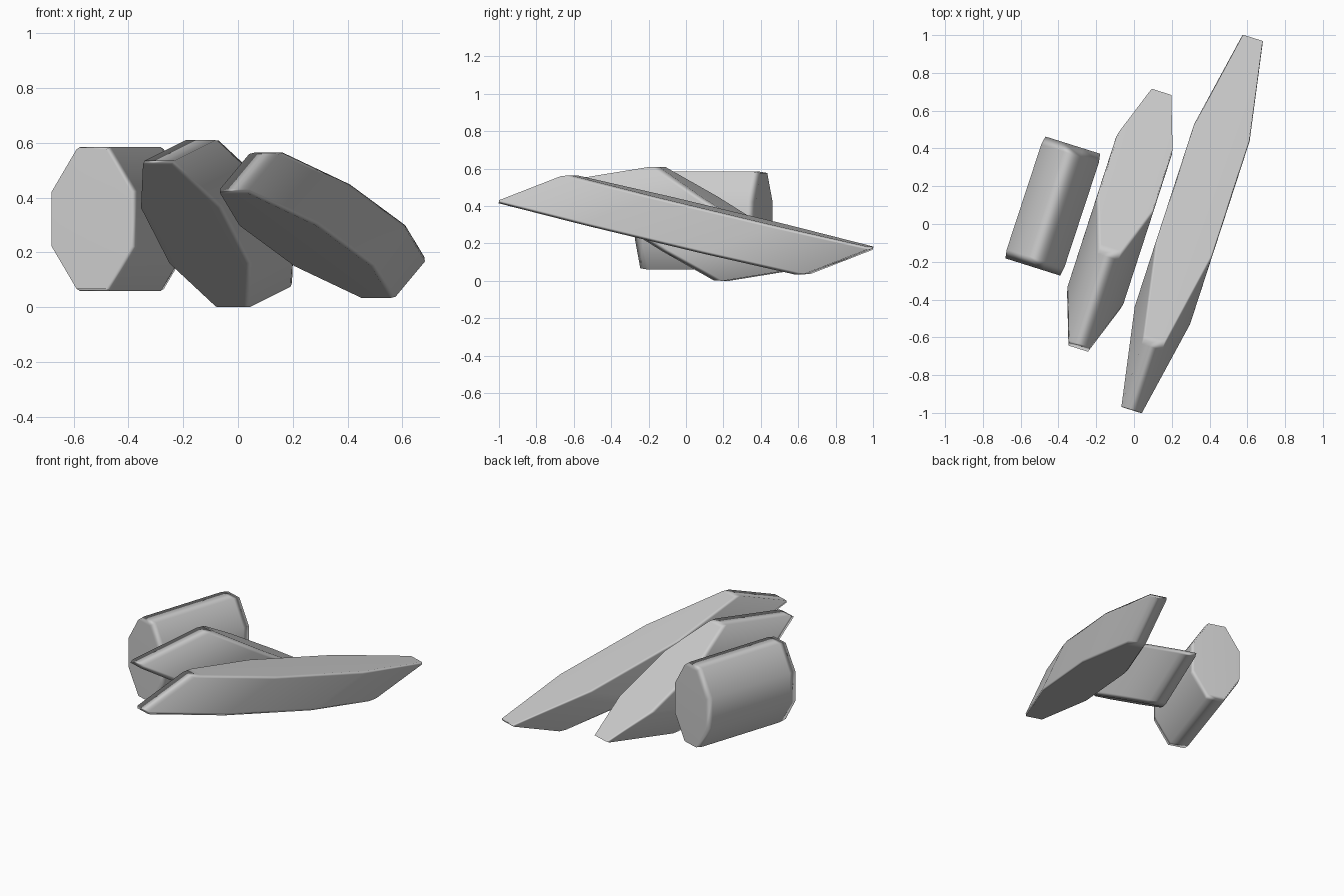
import bpy, bmesh
from mathutils import Vector

if "Cube" in bpy.data.objects:
    bpy.data.objects.remove(bpy.data.objects["Cube"])

# stretched octagon in unit width (u) and height (v)
CU, CV = 0.185, 0.195
OCTAGON = [(-CU, -.5), (CU, -.5), (.5, -CV), (.5, CV),
           (CU, .5), (-CU, .5), (-.5, CV), (-.5, -CV)]
# position along the axis, width scale, height scale
RINGS = [(-.5, .95, .97), (-.43, 1, 1), (.43, 1, 1), (.5, .95, .97)]


def slab(name, centre, axis, width, height):
    """Octagonal prism with chamfered end rims, skewed along three vectors."""
    c, a, p, q = (Vector(v) for v in (centre, axis, width, height))
    bm = bmesh.new()
    rings = [[bm.verts.new(c + a * t + p * u * su + q * v * sv) for u, v in OCTAGON]
             for t, su, sv in RINGS]
    for lo, hi in zip(rings, rings[1:]):
        for i in range(8):
            j = (i + 1) % 8
            bm.faces.new((lo[i], lo[j], hi[j], hi[i]))
    bm.faces.new(rings[0][::-1])
    bm.faces.new(rings[-1])
    for face in bm.faces:
        face.smooth = True
    bmesh.ops.recalc_face_normals(bm, faces=bm.faces)
    mesh = bpy.data.meshes.new(name)
    bm.to_mesh(mesh)
    bm.free()
    ob = bpy.data.objects.new(name, mesh)
    bpy.context.collection.objects.link(ob)
    # large faces read flat, the chamfers carry the shading change
    mod = ob.modifiers.new("weighted_normals", 'WEIGHTED_NORMAL')
    mod.weight = 60


# upright block, leaning block, and long flattened block
slab("upright_block", (-.43, .095, .322), (.212, .645, 0), (.305, -.096, 0), (0, 0, .525))
slab("leaning_block", (-.075, .02, .305), (.174, .535, .087), (.295, -.093, 0), (.275, .85, -.535))
slab("long_block", (.308, 0, .299), (.125, .385, .15), (.293, -.092, 0), (.533, 1.635, -.393))
